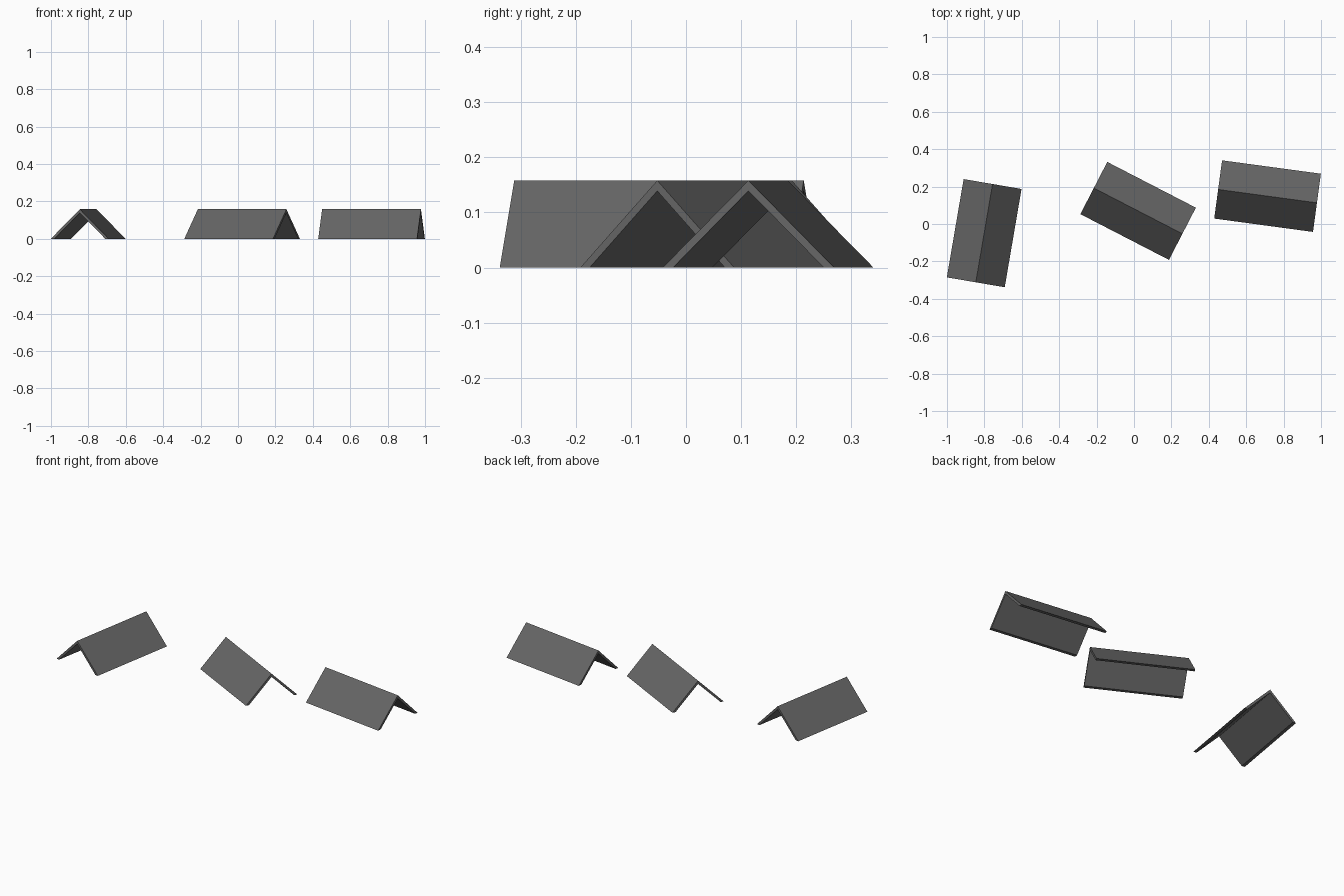
import bpy, bmesh, math

if "Cube" in bpy.data.objects:
    bpy.data.objects.remove(bpy.data.objects["Cube"])

# Single dark grey colour
grey = bpy.data.materials.new("dark grey")
grey.diffuse_color = (0.133, 0.133, 0.133, 1)
grey.use_nodes = True
grey.node_tree.nodes["Principled BSDF"].inputs["Base Color"].default_value = grey.diffuse_color

LENGTH, HALF, HEIGHT, WALL = 0.533, 0.157, 0.158, 0.019


def angle_bar(name, x, y, degrees):
    """Folded inverted-V bar, ridge along its local x axis."""
    profile = [(-HALF, 0), (0, HEIGHT), (HALF, 0),
               (HALF - WALL, 0), (0, HEIGHT - WALL), (-HALF + WALL, 0)]
    bm = bmesh.new()
    ends = [[bm.verts.new((s * LENGTH / 2, py, pz)) for py, pz in profile]
            for s in (-1, 1)]
    n = len(profile)
    for i in range(n):
        j = (i + 1) % n
        bm.faces.new((ends[0][i], ends[0][j], ends[1][j], ends[1][i]))
    # End caps, one quad per leg
    for e in ends:
        bm.faces.new((e[0], e[1], e[4], e[5]))
        bm.faces.new((e[1], e[2], e[3], e[4]))
    bmesh.ops.recalc_face_normals(bm, faces=bm.faces)
    mesh = bpy.data.meshes.new(name)
    bm.to_mesh(mesh)
    bm.free()
    mesh.materials.append(grey)
    obj = bpy.data.objects.new(name, mesh)
    obj.location = (x, y, 0)
    obj.rotation_euler.z = math.radians(degrees)
    bpy.context.collection.objects.link(obj)


# Three scattered bars
angle_bar("left_angle_bar", -0.801, -0.049, 80.3)
angle_bar("middle_angle_bar", 0.022, 0.070, -27.3)
angle_bar("right_angle_bar", 0.714, 0.149, -7.7)
